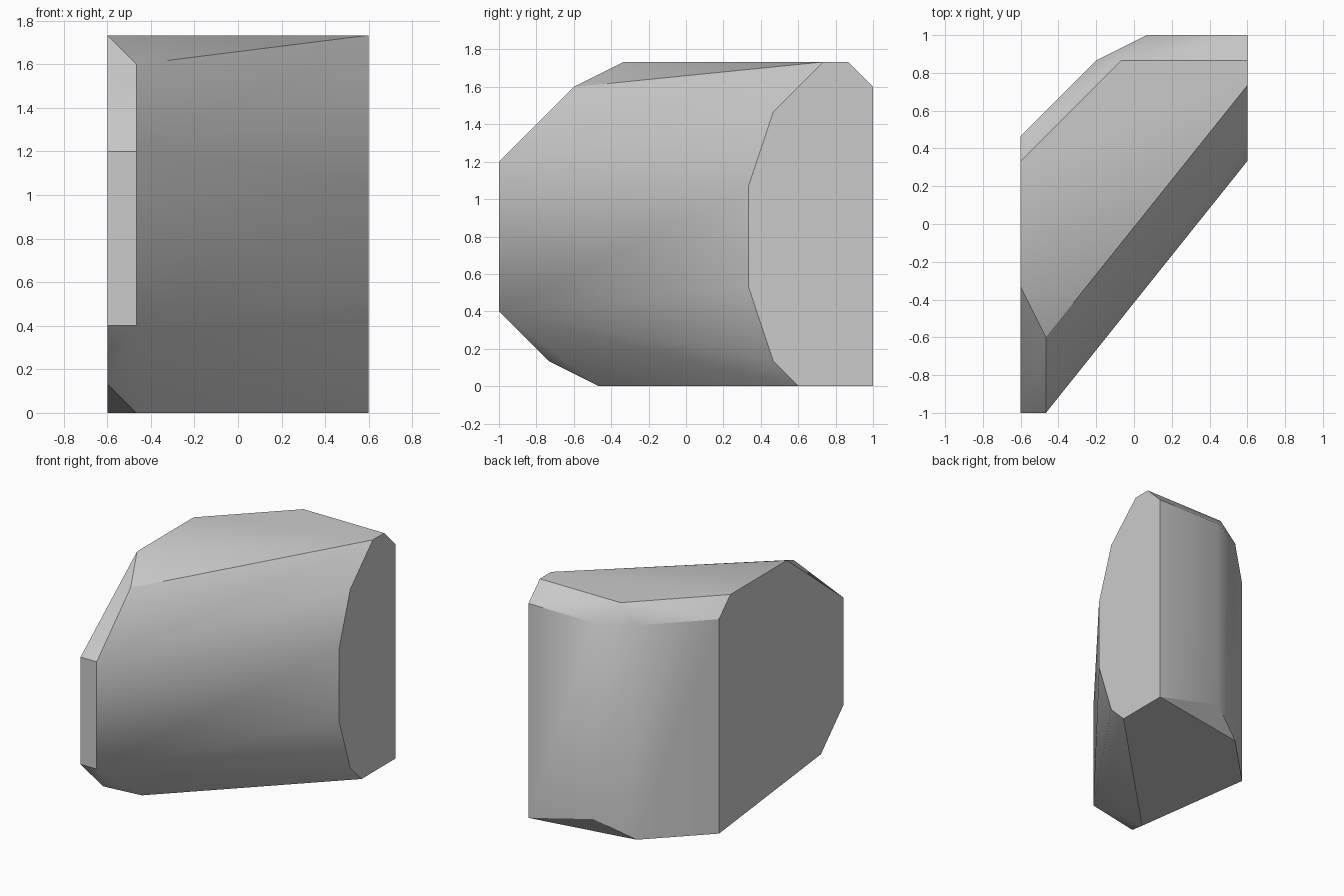
import bpy, bmesh, math

cube = bpy.data.objects.get("Cube")
if cube:
    bpy.data.objects.remove(cube, do_unlink=True)

UNIT = 1 / 15  # every corner lies on this grid
LEFT, RIGHT = 9, -9
TOP, SHOULDER = 26, 24

# Flat end on the left: outline as (y, z)
left_end = [(9, 0), (7, 2), (5, 8), (5, 16), (7, 22), (11, TOP),
            (13, TOP), (15, SHOULDER), (15, 0)]

# Flat end on the right: outline as (y, z)
right_end = [(7, 0), (-11, 2), (-15, 6), (-15, 18), (-5, TOP),
             (5, TOP), (7, SHOULDER)]

# Narrow chamfer beside the front corner: outline as (y, z)
front_chamfer = [(-7, 0), (-15, 6), (-15, 18), (-9, SHOULDER)]

# Slanted back corner, with its top bevel
back_corner = [(-3, 13, 0), (-3, 13, SHOULDER), (1, 15, 2),
               (1, 15, SHOULDER), (-1, 13, TOP)]

corners = [(LEFT, y, z) for y, z in left_end]
corners += [(RIGHT, y, z) for y, z in right_end]
corners += [(-7, y, z) for y, z in front_chamfer]
corners += back_corner

# Wrap the corners into one solid block and merge its coplanar triangles
bm = bmesh.new()
for corner in corners:
    bm.verts.new([c * UNIT for c in corner])
bmesh.ops.convex_hull(bm, input=bm.verts[:])
bmesh.ops.dissolve_limit(bm, angle_limit=math.radians(0.5),
                         verts=bm.verts[:], edges=bm.edges[:])
bmesh.ops.recalc_face_normals(bm, faces=bm.faces[:])

mesh = bpy.data.meshes.new("faceted_block")
bm.to_mesh(mesh)
bm.free()
block = bpy.data.objects.new("faceted_block", mesh)
bpy.context.collection.objects.link(block)

# Plain grey material
grey = bpy.data.materials.new("plain_grey")
grey.use_nodes = True
colour = (0.6, 0.6, 0.6, 1)
grey.diffuse_color = colour
grey.node_tree.nodes["Principled BSDF"].inputs["Base Color"].default_value = colour
mesh.materials.append(grey)

# Smooth the shallow facets and keep the strong edges
bpy.ops.object.select_all(action='DESELECT')
block.select_set(True)
bpy.context.view_layer.objects.active = block
bpy.ops.object.shade_smooth_by_angle(angle=math.radians(30))
